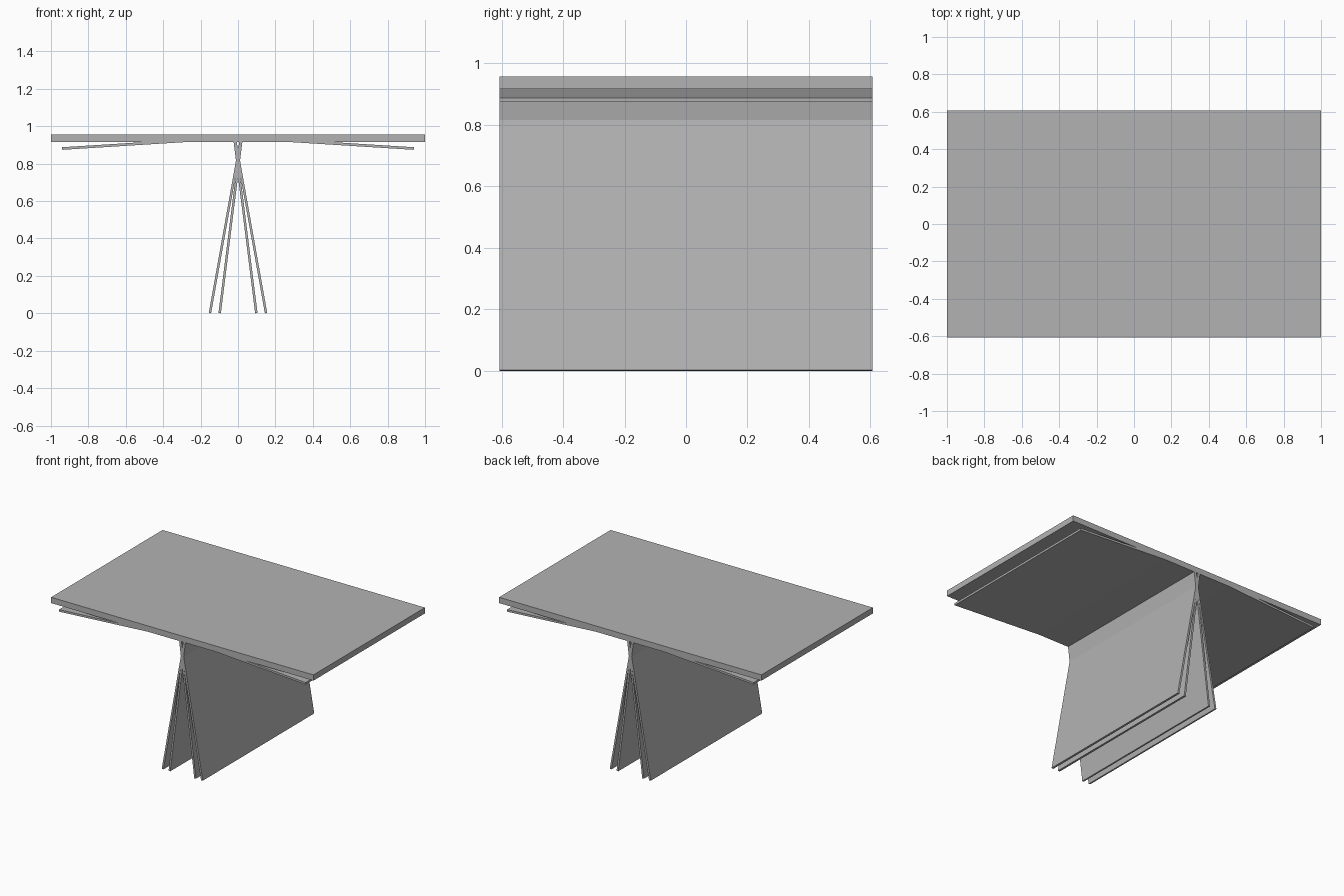
import bpy
import math
from mathutils import Vector

cube = bpy.data.objects.get("Cube")
if cube:
    bpy.data.objects.remove(cube, do_unlink=True)

DEPTH = 1.214

grey = bpy.data.materials.new("plain grey")
grey.use_nodes = True
colour = (0.45, 0.45, 0.45, 1)
grey.diffuse_color = colour
grey.node_tree.nodes["Principled BSDF"].inputs["Base Color"].default_value = colour


def slab(name, start, end, thickness):
    """Flat board whose x-z centre line runs from start to end."""
    a, b = Vector(start), Vector(end)
    run, mid = b - a, (a + b) / 2
    bpy.ops.mesh.primitive_cube_add(size=1, location=(mid.x, 0, mid.y))
    board = bpy.context.object
    board.name = name
    board.scale = (run.length, DEPTH, thickness)
    board.rotation_euler.y = -math.atan2(run.y, run.x)
    board.data.materials.append(grey)
    return board


# Table top
slab("table_top", (-1, 0.937), (1, 0.937), 0.04)

# Crossing leg panels and sloping under-leaves, mirrored left and right
for side, s in (("left", 1), ("right", -1)):
    slab(f"outer_leg_panel_{side}", (s * 0.15, 0.001), (s * -0.015, 0.925), 0.013)
    slab(f"inner_leg_panel_{side}", (s * 0.098, 0.001), (s * -0.018, 0.925), 0.013)
    slab(f"under_leaf_{side}", (s * 0.05, 0.937), (s * 0.94, 0.881), 0.014)
